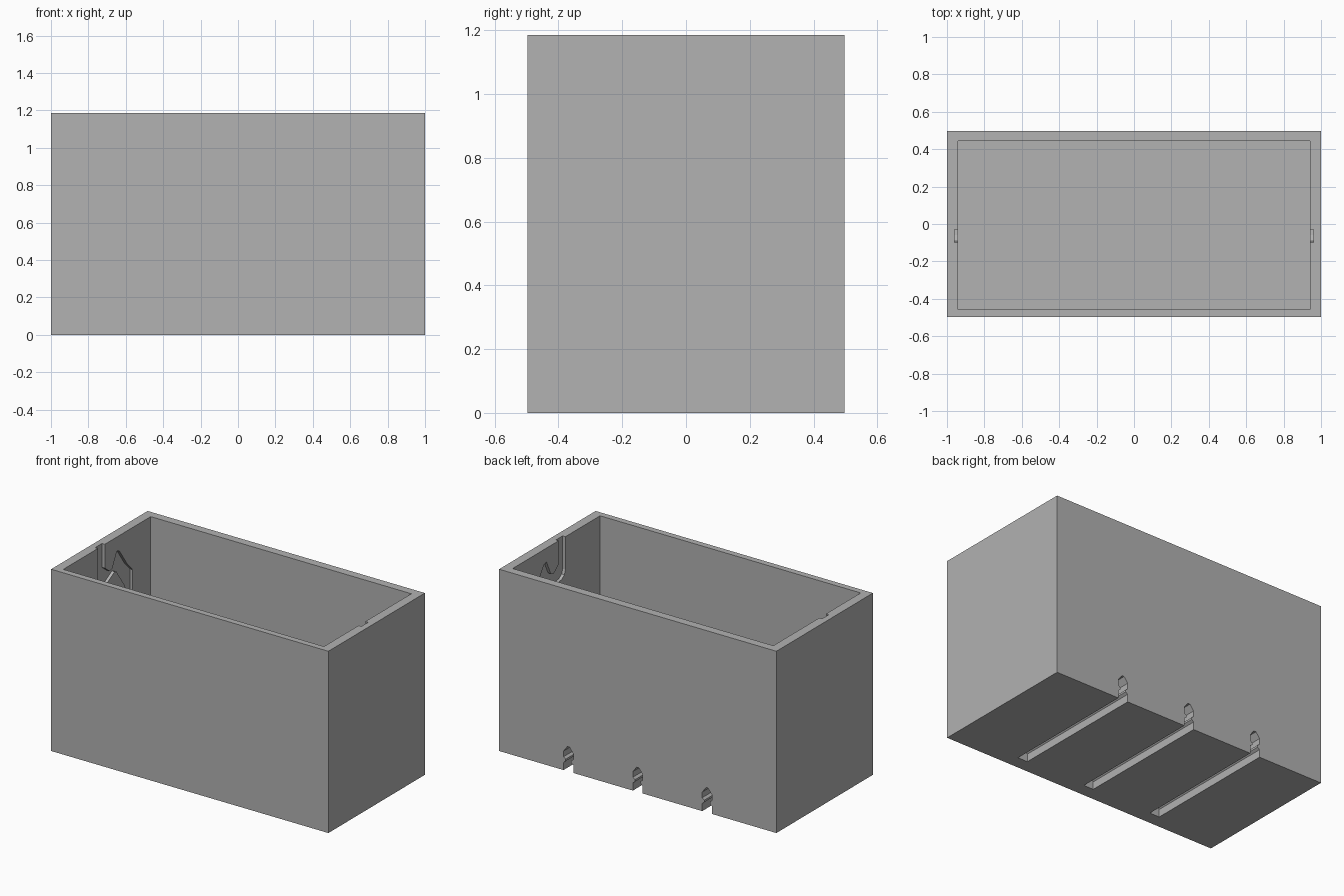
import bpy, bmesh
from mathutils import Vector

if "Cube" in bpy.data.objects:
    bpy.data.objects.remove(bpy.data.objects["Cube"], do_unlink=True)

H = 1.185          # overall height
FLOOR = 0.22       # floor thickness, enough to hold the mounting channels

grey = bpy.data.materials.new("plain_grey")
grey.use_nodes = True
COLOR = (0.445, 0.445, 0.445, 1)
grey.diffuse_color = COLOR
grey.node_tree.nodes["Principled BSDF"].inputs["Base Color"].default_value = COLOR


def prism(name, points, sweep):
    """Close a ring of points and extrude it along the sweep vector."""
    bm = bmesh.new()
    face = bm.faces.new([bm.verts.new(p) for p in points])
    ext = bmesh.ops.extrude_face_region(bm, geom=[face])
    moved = [g for g in ext["geom"] if isinstance(g, bmesh.types.BMVert)]
    bmesh.ops.translate(bm, verts=moved, vec=Vector(sweep))
    bmesh.ops.recalc_face_normals(bm, faces=bm.faces)
    mesh = bpy.data.meshes.new(name)
    bm.to_mesh(mesh)
    bm.free()
    mesh.materials.append(grey)
    obj = bpy.data.objects.new(name, mesh)
    bpy.context.collection.objects.link(obj)
    return obj


def block(name, x0, x1, y0, y1, z0, z1):
    ring = [(x0, y0, z0), (x1, y0, z0), (x1, y1, z0), (x0, y1, z0)]
    return prism(name, ring, (0, 0, z1 - z0))


def cut(target, cutter):
    """Subtract a cutter from the target, then discard the cutter."""
    mod = target.modifiers.new("cut", "BOOLEAN")
    mod.operation = "DIFFERENCE"
    mod.solver = "EXACT"
    mod.object = cutter
    bpy.context.view_layer.objects.active = target
    bpy.ops.object.modifier_apply(modifier=mod.name)
    bpy.data.objects.remove(cutter, do_unlink=True)


# Open-topped box with a slightly thicker back wall
box = block("open_box", -1, 1, -0.497, 0.497, 0, H)
cut(box, block("cavity", -0.94, 0.94, -0.457, 0.443, FLOOR, H + 0.2))

# Guide track in each end wall: entry slot, hook, peak, then a straight drop
track = [(-0.10, 1.25), (-0.10, 0.97), (-0.09, 0.94), (-0.06, 0.92),
         (-0.02, 0.915), (0.072, 0.967), (0.09, 0.96), (0.175, 0.84),
         (0.192, 0.80), (0.195, 0.50), (0.257, 0.50), (0.257, 0.91),
         (0.20, 0.97), (0.12, 1.085), (0.095, 1.095), (0.05, 1.0),
         (0.02, 0.99), (-0.03, 1.03), (-0.03, 1.25)]
for side in (-1, 1):
    ring = [(side * 0.90, y, z) for y, z in track]
    cut(box, prism("track_cutter", ring, (side * 0.06, 0, 0)))

# Three peaked channels under the floor, open at the bottom and the back
half = [(0.035, -0.05), (0.035, 0.05), (0.02, 0.062), (0.02, 0.075),
        (0.035, 0.087), (0.035, 0.124), (0.008, 0.16)]
channel = half + [(-x, z) for x, z in reversed(half)]
for cx in (-0.5, 0, 0.5):
    ring = [(cx + x, 0.6, z) for x, z in channel]
    cut(box, prism("channel_cutter", ring, (0, -1.01, 0)))
